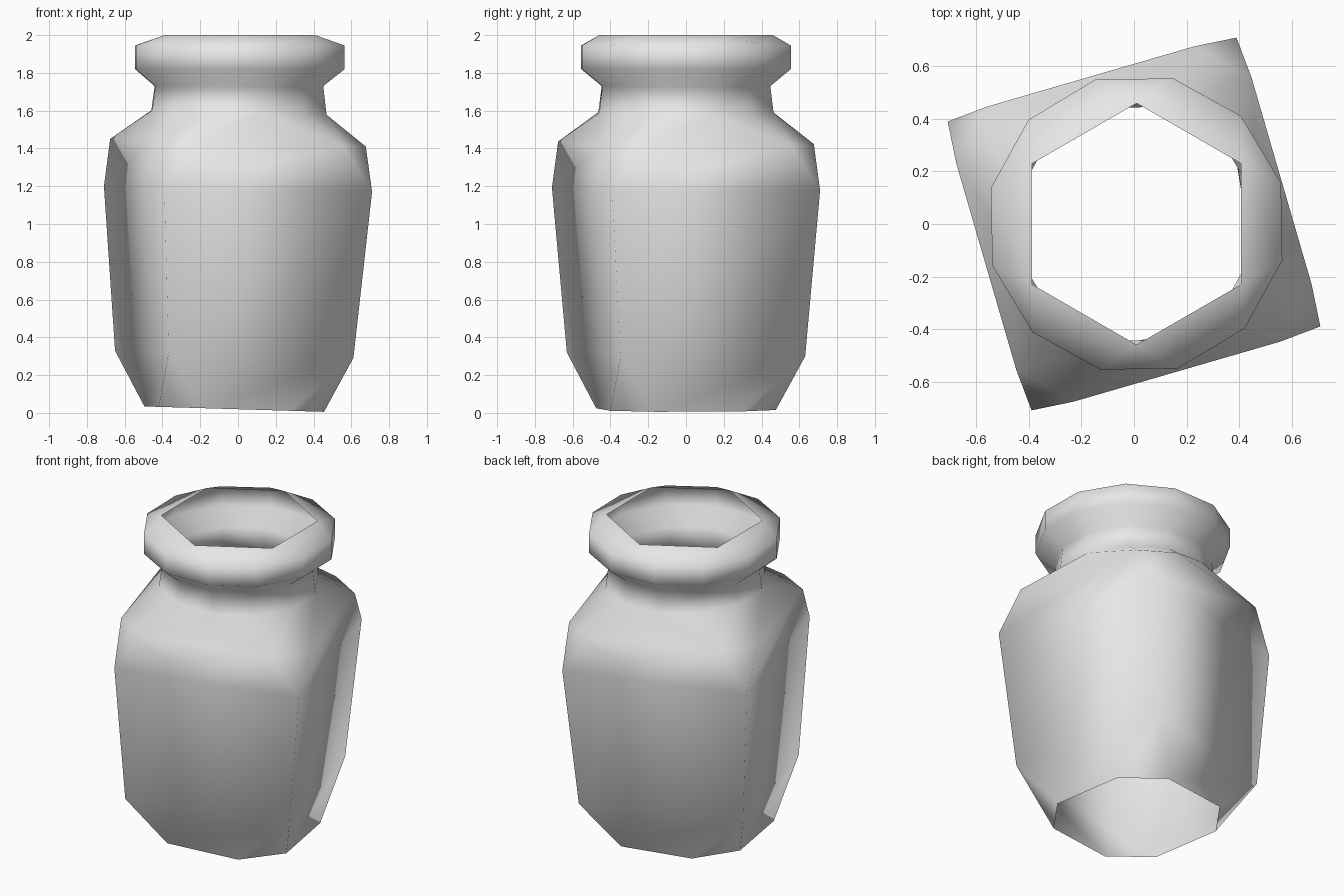
import bpy
import bmesh
from math import cos, sin, radians

old = bpy.data.objects.get("Cube")
if old:
    bpy.data.objects.remove(old, do_unlink=True)

TWIST = 61.2  # direction of the first body corner


def even(count, start):
    """Evenly spaced directions around the jar."""
    return [start + 360 * k / count for k in range(count)]


def paired(centre, half):
    """Two directions beside each of the four corners."""
    return [centre + 90 * k + s * half for k in range(4) for s in (-1, 1)]


twelve = even(12, 46)

# Rings from foot to mouth: directions, radius, height, x shift, slope along x
rings = [
    (paired(54.5, 17.5), 0.50, 0.02, -0.02, -0.03),
    (even(4, TWIST), 0.72, 0.31, -0.02, -0.03),
    (even(4, TWIST), 0.81, 1.185, 0, -0.02),
    (paired(TWIST, 10), 0.715, 1.43, 0, -0.03),
    (twelve, 0.478, 1.59, 0.005, -0.025),
    (twelve, 0.46, 1.73, 0.005, 0),
    (twelve, 0.572, 1.82, 0.01, 0),
    (twelve, 0.572, 1.945, 0.01, 0),
    (even(6, 30), 0.46, 2.0, 0.01, 0),
]


def bridge(bm, low, high):
    """Join two rings whose numbers of sides may differ."""
    (va, da), (vb, db) = low, high
    da, db = da + [da[0] + 360], db + [db[0] + 360]
    na, nb = len(va), len(vb)
    i = j = 0
    while i < na or j < nb:
        mid_a = (da[i] + da[i + 1]) / 2 if i < na else 1e6
        mid_b = (db[j] + db[j + 1]) / 2 if j < nb else 1e6
        step_a = mid_a < mid_b + 8
        step_b = mid_b < mid_a + 8
        corners = [va[i % na]]
        if step_a:
            corners.append(va[(i + 1) % na])
        if step_b:
            corners.append(vb[(j + 1) % nb])
        corners.append(vb[j % nb])
        bm.faces.new(corners).smooth = True
        i, j = i + step_a, j + step_b


# Jar wall, open at the foot and the mouth
bm = bmesh.new()
loops = []
for dirs, radius, height, shift, slope in rings:
    verts = []
    for d in dirs:
        x, y = radius * cos(radians(d)), radius * sin(radians(d))
        verts.append(bm.verts.new((x + shift, y, height + slope * x)))
    loops.append((verts, dirs))
for low, high in zip(loops, loops[1:]):
    bridge(bm, low, high)

mesh = bpy.data.meshes.new("jar")
bm.to_mesh(mesh)
bm.free()
jar = bpy.data.objects.new("jar", mesh)
bpy.context.collection.objects.link(jar)

# Plain pale grey
grey = bpy.data.materials.new("pale grey")
grey.use_nodes = True
colour = (0.8, 0.8, 0.8, 1)
grey.diffuse_color = colour
grey.node_tree.nodes["Principled BSDF"].inputs["Base Color"].default_value = colour
mesh.materials.append(grey)
